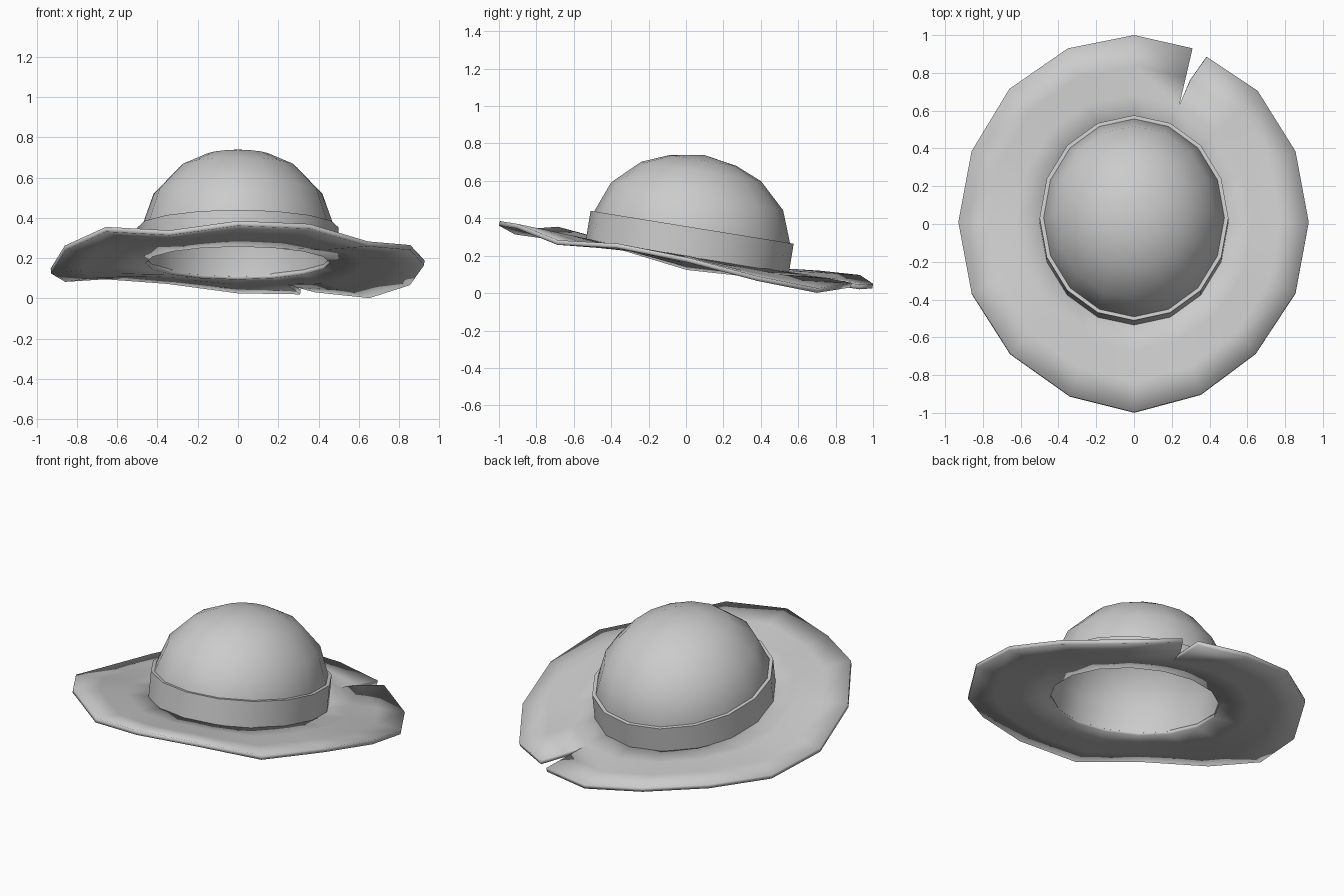
import bpy, bmesh, math
from mathutils import Vector, Matrix

old = bpy.data.objects.get("Cube")
if old:
    bpy.data.objects.remove(old, do_unlink=True)

grey = bpy.data.materials.new("plain grey")
grey.use_nodes = True
colour = (0.6, 0.6, 0.6, 1)
grey.diffuse_color = colour
grey.node_tree.nodes["Principled BSDF"].inputs["Base Color"].default_value = colour

SIDES = 16
# The head opening lies in a plane that slopes down towards the back
TILT = Matrix.Translation((0, 0.008, 0.2)) @ Matrix.Rotation(math.radians(-9.2), 4, 'X')


def oval(rx, ry, z, i):
    a = math.tau * i / SIDES
    return TILT @ Vector((rx * math.cos(a), ry * math.sin(a), z))


def finish(name, bm):
    mesh = bpy.data.meshes.new(name)
    bm.to_mesh(mesh)
    bm.free()
    mesh.materials.append(grey)
    ob = bpy.data.objects.new(name, mesh)
    bpy.context.collection.objects.link(ob)
    bpy.ops.object.select_all(action='DESELECT')
    ob.select_set(True)
    bpy.context.view_layer.objects.active = ob
    bpy.ops.object.shade_smooth_by_angle(angle=math.radians(35))
    return ob


def lathe(name, profile):
    """Oval lathe; a zero radius closes to a point."""
    bm = bmesh.new()
    rings = []
    for rx, ry, z in profile:
        if rx == 0:
            rings.append([bm.verts.new(oval(0, 0, z, 0))] * SIDES)
        else:
            rings.append([bm.verts.new(oval(rx, ry, z, i)) for i in range(SIDES)])
    for a, b in zip(rings, rings[1:]):
        for i in range(SIDES):
            j = (i + 1) % SIDES
            # Dropping repeated corners turns quads at a point into triangles
            bm.faces.new(list(dict.fromkeys((a[i], a[j], b[j], b[i]))))
    bmesh.ops.recalc_face_normals(bm, faces=bm.faces)
    return finish(name, bm)


# Crown: thin-walled dome, from the inner top down, round the lip, up to the top
dome = [(1, 0.15), (0.875, 0.322), (0.61, 0.456), (0.34, 0.516), (0, 0.546)]
outer = [(0.48 * r, 0.532 * r, z) for r, z in dome]
inner = [(0.46 * r, 0.51 * r, 0.15 + (z - 0.15) * 0.94) for r, z in reversed(dome)]
lip = [(0.46, 0.51, -0.01), (0.478, 0.53, -0.01)]
lathe("crown", inner + lip + outer)

# Hat band: upright strip around the foot of the crown
lathe("hat_band", [(0.478, 0.53, -0.01), (0.5, 0.55, -0.01),
                   (0.5, 0.55, 0.154), (0.478, 0.53, 0.154)])

# Brim: wavy edge, counter-clockwise from the left side
rim = [(0.925, 0.01, 0.19), (0.855, 0.385, 0.09), (0.655, 0.705, 0.026),
       (0.385, 0.885, 0.055), (0, 1, 0.05), (-0.35, 0.93, 0.097),
       (-0.66, 0.715, 0.12), (-0.86, 0.385, 0.107), (-0.93, 0.01, 0.148),
       (-0.86, -0.365, 0.262), (-0.655, -0.685, 0.355), (-0.34, -0.91, 0.338),
       (0, -0.995, 0.385), (0.355, -0.9, 0.37), (0.645, -0.685, 0.283),
       (0.855, -0.365, 0.265)]
TORN = 3  # spoke where the brim is torn
steps = [0, 0.36, 0.67, 1]
tear_tip = Vector((0.24, 0.63, 0.095))
near_lip = [Vector((0.30, 0.765, 0.078)), Vector(rim[TORN])]
far_lip = [Vector((0.274, 0.775, 0.07)), Vector((0.31, 0.93, 0.045))]

bm = bmesh.new()
spokes = []
for i, edge in enumerate(rim):
    start = oval(0.46, 0.51, 0, i)
    points = [start.lerp(Vector(edge), s) for s in steps]
    if i == TORN:
        points = [start, tear_tip] + near_lip
    spokes.append([bm.verts.new(p) for p in points])
torn_far = spokes[TORN][:2] + [bm.verts.new(p) for p in far_lip]
for i in range(SIDES):
    a = torn_far if i == TORN else spokes[i]
    b = spokes[(i + 1) % SIDES]
    for k in range(len(steps) - 1):
        bm.faces.new((a[k], a[k + 1], b[k + 1], b[k]))
brim = finish("brim", bm)
thick = brim.modifiers.new("thickness", 'SOLIDIFY')
thick.thickness = 0.025
thick.offset = -1
